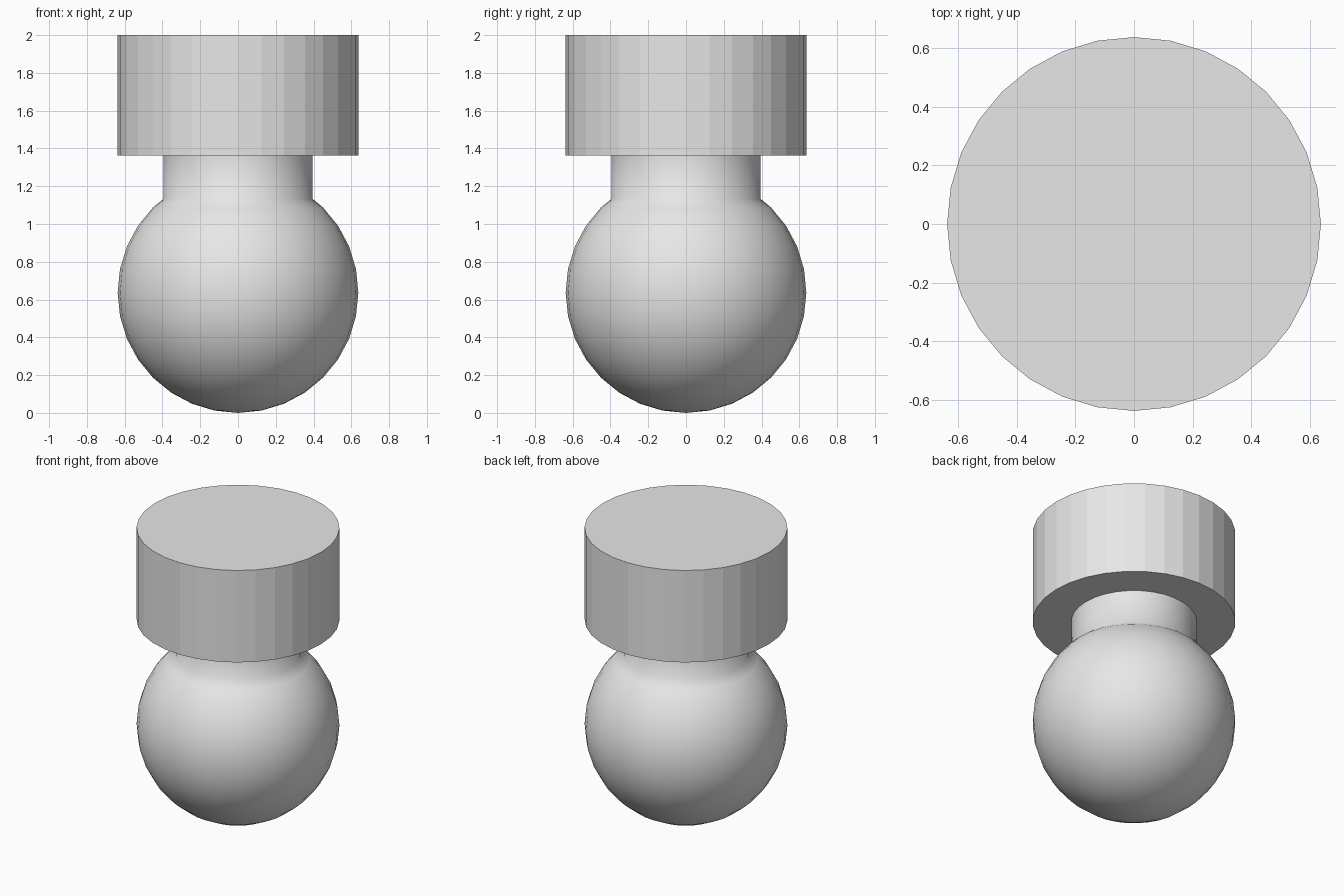
import bpy
import bmesh
from math import cos, sin, pi

cube = bpy.data.objects.get("Cube")
if cube:
    bpy.data.objects.remove(cube, do_unlink=True)

RADIUS = 0.637
NECK_RADIUS = 0.395
NECK_BASE = 1.133
CAP_BASE = 1.363
TOP = 2.0
SEGMENTS = 32
RINGS = 16

grey = bpy.data.materials.new("light grey")
grey.use_nodes = True
colour = (0.8, 0.8, 0.8, 1)
grey.diffuse_color = colour
grey.node_tree.nodes["Principled BSDF"].inputs["Base Color"].default_value = colour


def lathe(name, profile, smooth):
    """Revolve (radius, height) points around the z axis."""
    bm = bmesh.new()
    verts = [bm.verts.new((r, 0, z)) for r, z in profile]
    edges = [bm.edges.new(pair) for pair in zip(verts, verts[1:])]
    bmesh.ops.spin(bm, geom=verts + edges, cent=(0, 0, 0), axis=(0, 0, 1),
                   angle=2 * pi, steps=SEGMENTS)
    bmesh.ops.remove_doubles(bm, verts=bm.verts, dist=0.0005)
    bmesh.ops.recalc_face_normals(bm, faces=bm.faces)
    for face in bm.faces:
        face.smooth = smooth
    mesh = bpy.data.meshes.new(name)
    bm.to_mesh(mesh)
    bm.free()
    mesh.materials.append(grey)
    obj = bpy.data.objects.new(name, mesh)
    bpy.context.collection.objects.link(obj)
    return obj


# Ball running smoothly into a straight neck
ball = []
for i in range(RINGS * 3 // 4 + 1):
    a = pi * i / RINGS
    ball.append((RADIUS * sin(a), RADIUS - RADIUS * cos(a)))
lathe("ball_and_neck",
      ball + [(NECK_RADIUS, NECK_BASE), (NECK_RADIUS, CAP_BASE)], True)

# Faceted cylindrical cap with flat ends
lathe("cap", [(0, CAP_BASE), (RADIUS, CAP_BASE), (RADIUS, TOP), (0, TOP)], False)
